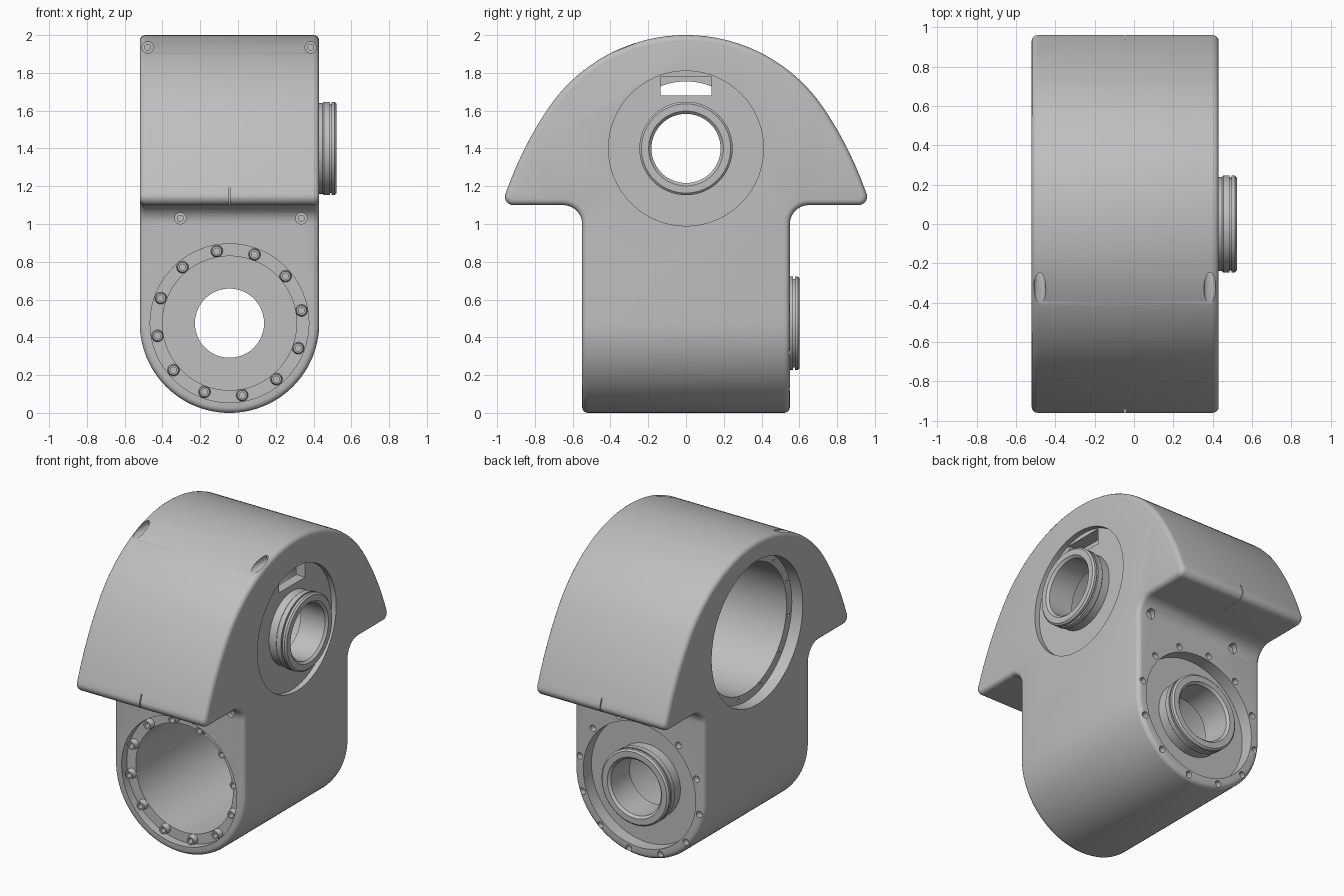
import bpy, bmesh
from math import sin, cos, pi, radians
from mathutils import Vector

cube = bpy.data.objects.get("Cube")
if cube:
    bpy.data.objects.remove(cube, do_unlink=True)

grey = bpy.data.materials.new("housing_grey")
grey.use_nodes = True
grey.diffuse_color = (0.52, 0.52, 0.52, 1)
grey.node_tree.nodes["Principled BSDF"].inputs["Base Color"].default_value = (0.52, 0.52, 0.52, 1)

X, Y = Vector((1, 0, 0)), Vector((0, 1, 0))
MID = -0.045                            # centre of the body across x
HALF = 0.475                            # half width of the body
UPPER, LOWER = Vector((0, 0, 1.4)), Vector((MID, 0, HALF))
LEFT_FACE, RIGHT_FACE = MID - HALF, MID + HALF


def finish(bm, name):
    bmesh.ops.recalc_face_normals(bm, faces=bm.faces)
    mesh = bpy.data.meshes.new(name)
    bm.to_mesh(mesh)
    bm.free()
    mesh.materials.append(grey)
    ob = bpy.data.objects.new(name, mesh)
    bpy.context.collection.objects.link(ob)
    return ob


def activate(ob):
    bpy.ops.object.select_all(action='DESELECT')
    ob.select_set(True)
    bpy.context.view_layer.objects.active = ob


def smooth(ob):
    activate(ob)
    bpy.ops.object.shade_smooth_by_angle(angle=radians(30))


def prism(name, outline, axis, lo, hi):
    """Extrude a (u, z) outline along the x or y axis."""
    side = Y if axis == X else X
    bm = bmesh.new()
    verts = [bm.verts.new(axis * lo + side * u + Vector((0, 0, z))) for u, z in outline]
    face = bm.faces.new(verts)
    ext = bmesh.ops.extrude_face_region(bm, geom=[face])
    moved = [g for g in ext["geom"] if isinstance(g, bmesh.types.BMVert)]
    bmesh.ops.translate(bm, verts=moved, vec=axis * (hi - lo))
    return finish(bm, name)


def box(name, lo, hi):
    return prism(name, [(lo[1], lo[2]), (hi[1], lo[2]), (hi[1], hi[2]), (lo[1], hi[2])], X, lo[0], hi[0])


def rods(name, places, axis, radius, lo, hi, sides=96):
    """Solid cylinders along an axis, all in one mesh."""
    bm = bmesh.new()
    rot = axis.to_track_quat('Z', 'Y').to_matrix().to_4x4()
    for p in places:
        made = bmesh.ops.create_cone(bm, cap_ends=True, segments=sides, radius1=radius,
                                     radius2=radius, depth=hi - lo)
        bmesh.ops.transform(bm, matrix=rot, verts=made["verts"])
        bmesh.ops.translate(bm, verts=made["verts"], vec=p + axis * (lo + hi) / 2)
    return finish(bm, name)


def lathe(name, places, axis, profile, sides=96):
    """Turn a closed (radius, height) profile around each place."""
    bm = bmesh.new()
    q = axis.to_track_quat('Z', 'Y')
    for p in places:
        rings = []
        for r, h in profile:
            rings.append([bm.verts.new(p + q @ Vector((r * cos(2 * pi * i / sides),
                          r * sin(2 * pi * i / sides), h))) for i in range(sides)])
        for a, b in zip(rings, rings[1:] + rings[:1]):
            for i in range(sides):
                j = (i + 1) % sides
                bm.faces.new((a[i], a[j], b[j], b[i]))
    ob = finish(bm, name)
    smooth(ob)


def boolean(ob, other, op='DIFFERENCE'):
    mod = ob.modifiers.new("cut", 'BOOLEAN')
    mod.operation, mod.solver, mod.object = op, 'EXACT', other
    activate(ob)
    bpy.ops.object.modifier_apply(modifier=mod.name)
    bpy.data.objects.remove(other, do_unlink=True)


def bolt_circle(centre, side, radius):
    return [centre + side * radius * cos(a) + Vector((0, 0, radius * sin(a)))
            for a in (radians(10 + 30 * k) for k in range(12))]


def arc(cy, cz, r, start, end, steps):
    """Points on an arc, angles in degrees up from the y axis."""
    angles = [radians(start + (end - start) * i / steps) for i in range(steps + 1)]
    return [(cy + r * cos(a), cz + r * sin(a)) for a in angles]


# Side outline: domed head, rounded tips, flat underside, filleted neck, straight body
TOP_R, FLANK_R, JOIN, TIP = 0.88, 1.944, 34, 17.2
half = arc(0, 2 - TOP_R, TOP_R, 90, JOIN, 24)
shift = TOP_R - FLANK_R
flank = arc(shift * cos(radians(JOIN)), 2 - TOP_R + shift * sin(radians(JOIN)), FLANK_R, JOIN, TIP, 12)
half += [p for p in flank[1:] if p[1] > 1.17]
half += arc(0.914, 1.145, 0.045, TIP, -90, 7)
half += arc(0.65, 1.0, 0.1, 90, 180, 10)
half.append((0.55, -1))
outline = half + [(-y, z) for y, z in reversed(half[1:])]
body = prism("housing_body", outline, X, -1, 1)

# Front outline: straight sides with a half-round bottom
stadium = [(RIGHT_FACE, 3), (LEFT_FACE, 3)] + arc(MID, HALF, HALF, 180, 360, 64)
boolean(body, prism("stadium_cutter", stadium, Y, -2, 2), 'INTERSECT')

bev = body.modifiers.new("round_edges", 'BEVEL')
bev.width, bev.segments, bev.limit_method, bev.angle_limit = 0.03, 4, 'ANGLE', radians(30)
activate(body)
bpy.ops.object.modifier_apply(modifier=bev.name)

# Motor bores, mounting recesses, output dishes and shaft holes
for centre, axis, cuts in (
        (UPPER, X, ((0.475, -1, LEFT_FACE + 0.08), (0.42, -1, 0.25), (0.355, -1, 0.33),
                    (0.41, 0.395, 1), (0.2, 0.2, 1))),
        (LOWER, Y, ((0.42, -1, -0.495), (0.355, -1, 0.39),
                    (0.41, 0.465, 1), (0.2, 0.3, 1)))):
    for radius, lo, hi in cuts:
        boolean(body, rods("bore_cutter", [centre], axis, radius, lo, hi))

# Cable window beside the upper output
boolean(body, box("window_cutter", (0.31, -0.135, 1.68), (0.5, 0.135, 1.782)))

# Slits at the head tips
for s in (-1, 1):
    for y_in, z_lo, z_hi in ((0.78, 1.0, 1.108), (0.935, 1.05, 1.2)):
        lo, hi = sorted((s * y_in, s * 1.0))
        boolean(body, box("slit_cutter", (MID - 0.003, lo, z_lo), (MID + 0.003, hi, z_hi)))

# Counterbored screw holes in the head, neck and around the lower dish
head = [Vector((x, 0, 1.935)) for x in (-0.478, 0.385)]
neck = [Vector((x, 0, 1.03)) for x in (-0.305, 0.335)]
for places, radius, lo, hi in ((head, 0.03, -0.9, -0.21), (head, 0.016, -0.9, -0.12),
                               (neck, 0.03, -0.7, -0.525), (neck, 0.016, -0.7, -0.45),
                               (neck, 0.03, 0.525, 0.7),
                               (bolt_circle(LOWER, X, 0.443), 0.021, 0.51, 0.7)):
    boolean(body, rods("screw_cutter", places, Y, radius, lo, hi, 24))
boolean(body, rods("pin_cutter", bolt_circle(UPPER, Y, 0.447), X, 0.01, -0.6, -0.4, 12))
smooth(body)


# Output collars with a snap groove
def collar(name, centre, axis, base, top):
    lathe(name, [centre], axis, [
        (0.183, base), (0.183, top - 0.015), (0.198, top), (0.236, top), (0.247, top - 0.01),
        (0.247, top - 0.026), (0.235, top - 0.026), (0.235, top - 0.036), (0.247, top - 0.036),
        (0.247, top - 0.068), (0.24, top - 0.075), (0.24, base + 0.03), (0.21, base)])


collar("upper_output_collar", UPPER, X, 0.33, 0.522)
collar("lower_output_collar", LOWER, Y, 0.39, 0.602)

# Screw bosses standing in the lower mounting recess
boss = [(0.016, -0.005), (0.016, 0.035), (0.026, 0.035), (0.033, -0.005)]
lathe("lower_mount_bosses", bolt_circle(LOWER - Y * 0.495, X, 0.387), -Y, boss, 16)
